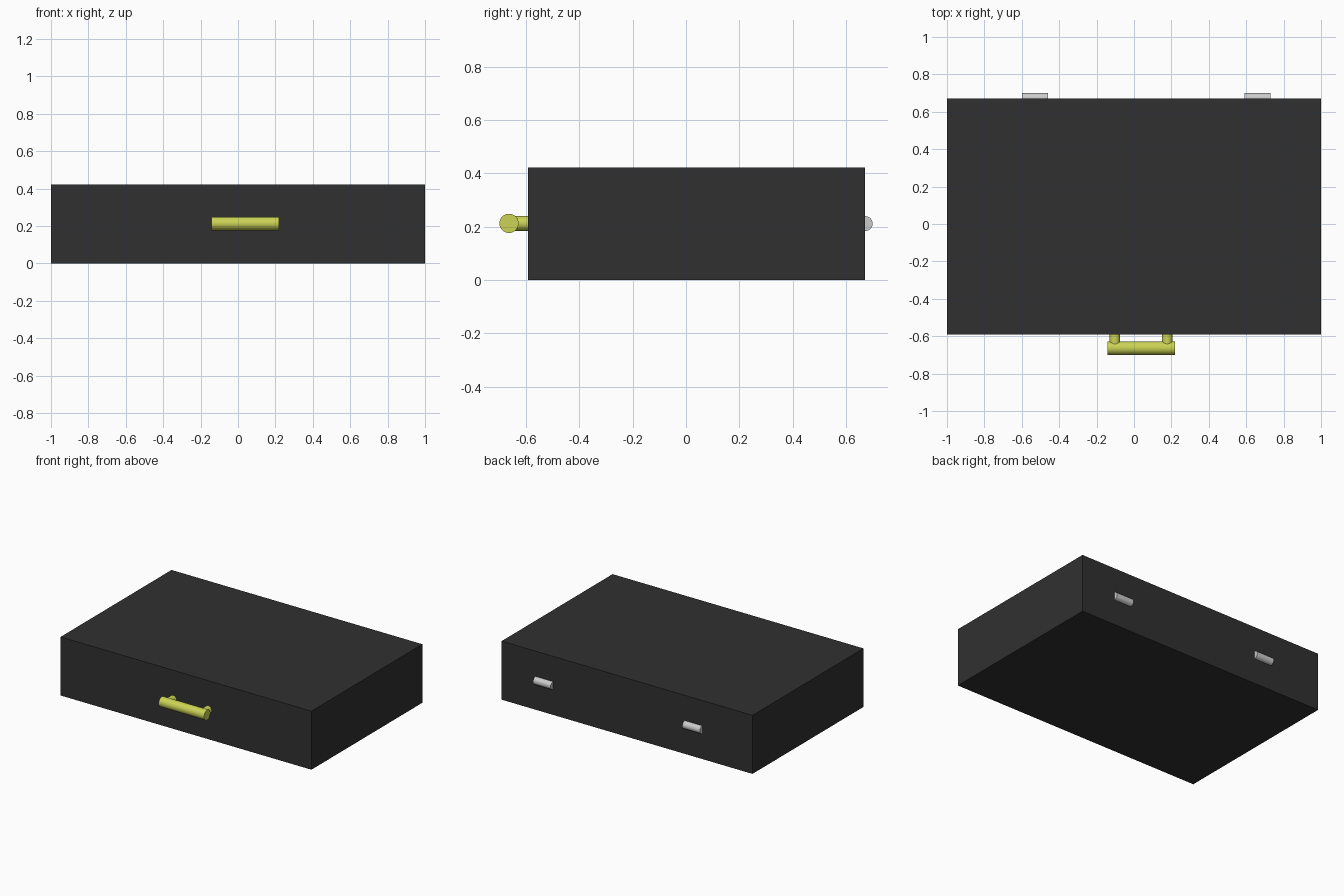
import bpy
from math import pi

if "Cube" in bpy.data.objects:
    bpy.data.objects.remove(bpy.data.objects["Cube"])


def material(name, rgb):
    m = bpy.data.materials.new(name)
    m.diffuse_color = (*rgb, 1)
    m.use_nodes = True
    m.node_tree.nodes["Principled BSDF"].inputs["Base Color"].default_value = m.diffuse_color
    return m


def finish(name, mat):
    ob = bpy.context.object
    ob.name = name
    if mat:
        ob.data.materials.append(mat)
    return ob


def box(name, lo, hi, mat):
    bpy.ops.mesh.primitive_cube_add(size=1, location=[(a + b) / 2 for a, b in zip(lo, hi)])
    ob = finish(name, mat)
    ob.scale = [b - a for a, b in zip(lo, hi)]
    bpy.ops.object.transform_apply(location=False, rotation=False, scale=True)


def rod(name, center, radius, length, axis, mat=None):
    rot = (0, pi / 2, 0) if axis == 'x' else (pi / 2, 0, 0)
    bpy.ops.mesh.primitive_cylinder_add(vertices=32, radius=radius, depth=length,
                                        location=center, rotation=rot)
    finish(name, mat)
    bpy.ops.object.shade_smooth_by_angle()


black = material("black_shell", (0.03, 0.03, 0.03))
yellow = material("yellow_handle", (0.6, 0.65, 0.09))
FRONT, BACK, SEAM, TOP = -0.592, 0.671, 0.211, 0.422

# case halves meeting at the seam
box("case_bottom", (-1, FRONT, 0), (1, BACK, SEAM), black)
box("case_lid", (-1, FRONT, SEAM), (1, BACK, TOP), black)

# carrying handle: grip and two posts
rod("handle_grip", (0.038, -0.664, 0.213), 0.036, 0.362, 'x', yellow)
for side, x in (("left", -0.102), ("right", 0.178)):
    rod("handle_post_" + side, (x, -0.615, 0.213), 0.028, 0.07, 'y', yellow)

# hinge barrels on the back
for side, x in (("left", -0.53), ("right", 0.66)):
    rod("hinge_" + side, (x, BACK + 0.001, 0.212), 0.028, 0.14, 'x')
